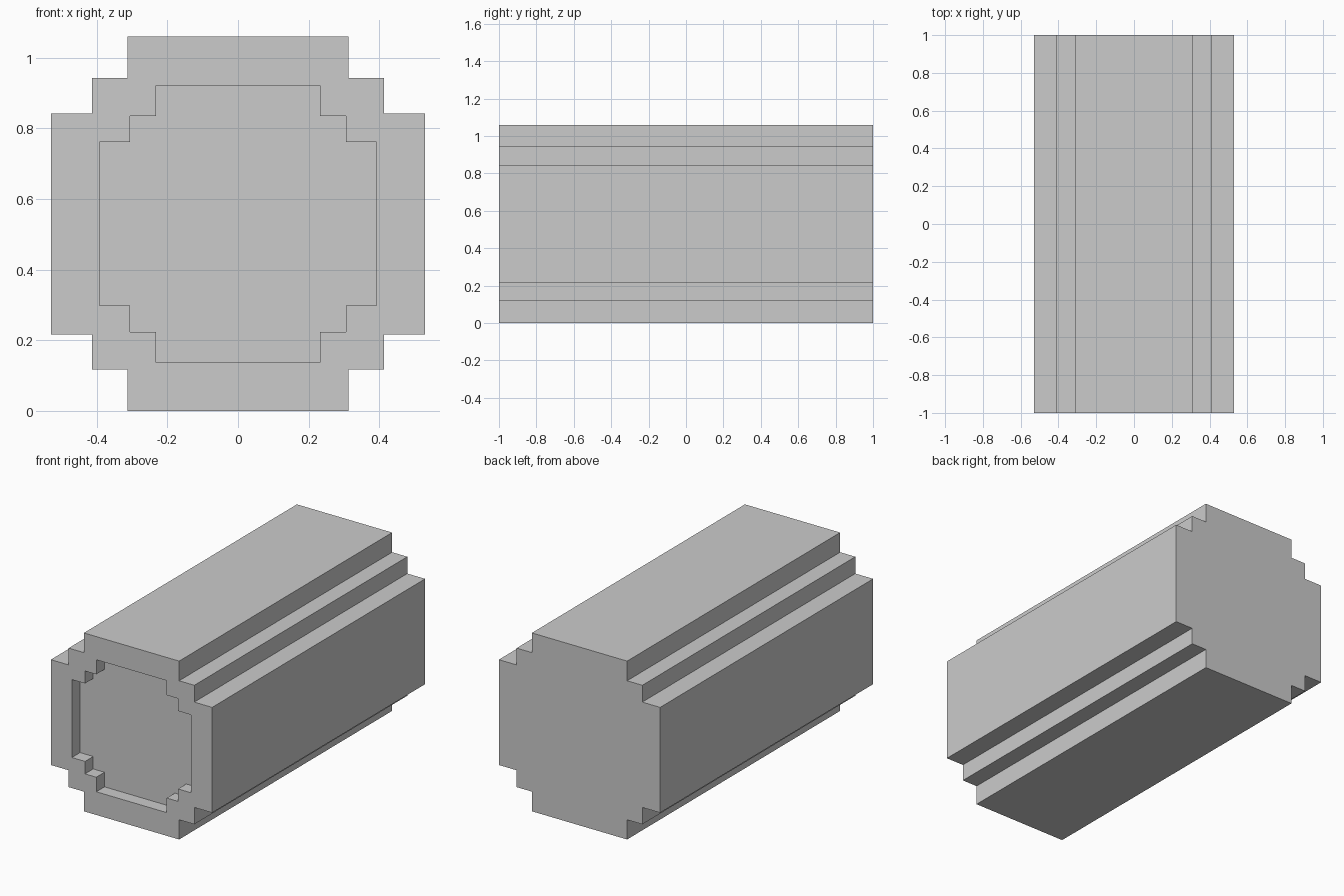
import bpy, bmesh

if "Cube" in bpy.data.objects:
    bpy.data.objects.remove(bpy.data.objects["Cube"])

HALF, CENTRE_Z = 1.0, 0.53
INNER_SCALE, RECESS = 0.74, 0.077

# One quarter of the stepped outline, mirrored round to all four corners
quarter = [(0.53, 0.313), (0.413, 0.313), (0.413, 0.413), (0.313, 0.413), (0.313, 0.53)]
outline = (quarter
           + [(-x, z) for x, z in reversed(quarter)]
           + [(-x, -z) for x, z in quarter]
           + [(x, -z) for x, z in reversed(quarter)])

bm = bmesh.new()


def ring(scale, y):
    return [bm.verts.new((x * scale, y, z * scale + CENTRE_Z)) for x, z in outline]


def bridge(a, b):
    n = len(a)
    for i in range(n):
        j = (i + 1) % n
        bm.faces.new((a[i], a[j], b[j], b[i]))


# Back cap, long sides, front rim, recess walls, recess floor
rings = [ring(1, HALF), ring(1, -HALF),
         ring(INNER_SCALE, -HALF), ring(INNER_SCALE, -HALF + RECESS)]
for a, b in zip(rings, rings[1:]):
    bridge(a, b)
bm.faces.new(rings[0])
bm.faces.new(rings[-1])
bmesh.ops.recalc_face_normals(bm, faces=bm.faces)

mesh = bpy.data.meshes.new("stepped_barrel")
bm.to_mesh(mesh)
bm.free()
bpy.context.collection.objects.link(bpy.data.objects.new("stepped_barrel", mesh))
